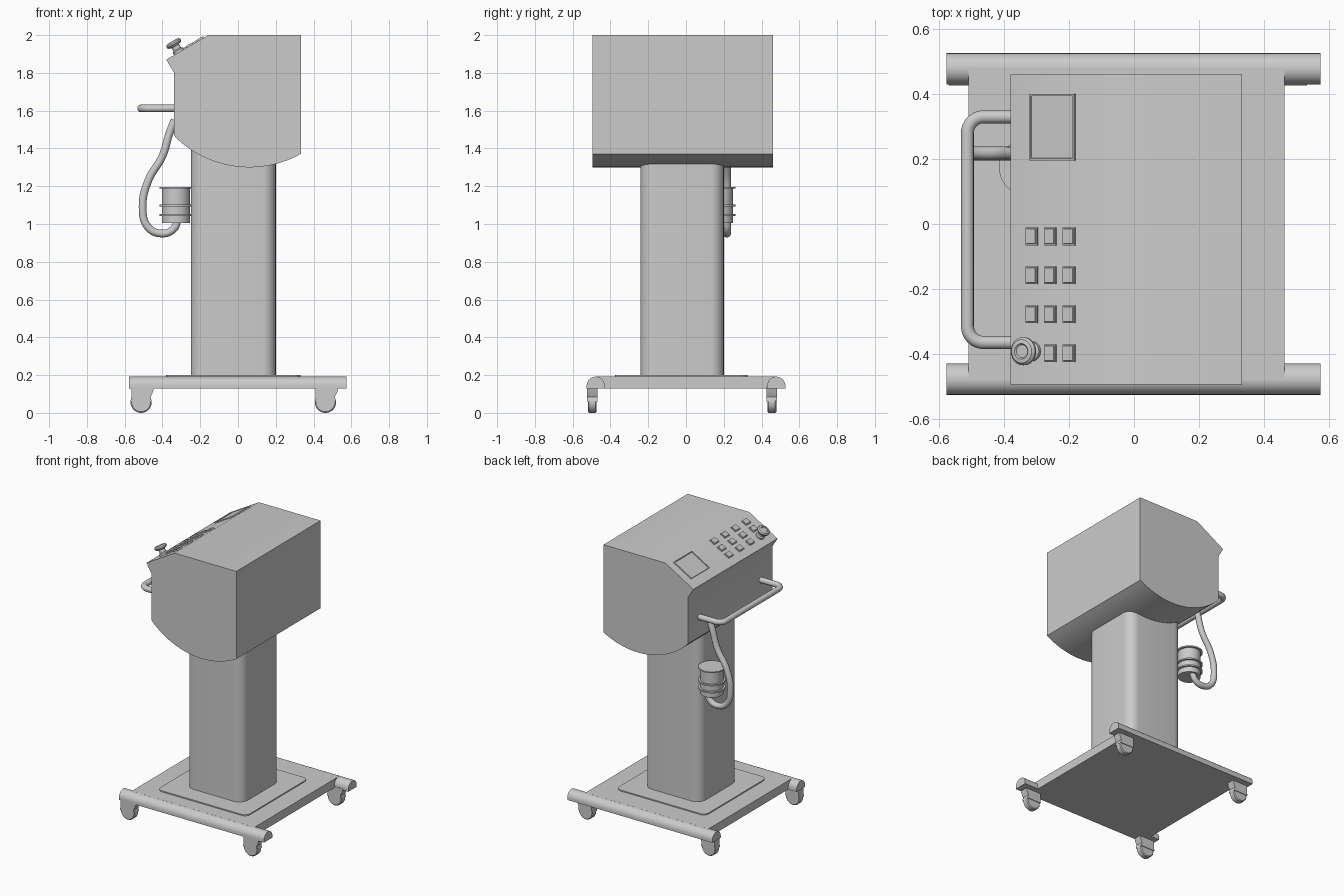
import bpy, bmesh, math
from mathutils import Vector, Matrix

if "Cube" in bpy.data.objects:
    bpy.data.objects.remove(bpy.data.objects["Cube"])


def finish(name, bm, smooth=True):
    bmesh.ops.recalc_face_normals(bm, faces=bm.faces)
    me = bpy.data.meshes.new(name)
    bm.to_mesh(me)
    bm.free()
    ob = bpy.data.objects.new(name, me)
    bpy.context.collection.objects.link(ob)
    if smooth:
        bpy.ops.object.select_all(action='DESELECT')
        ob.select_set(True)
        bpy.context.view_layer.objects.active = ob
        bpy.ops.object.shade_smooth_by_angle(angle=math.radians(32))
    return ob


def prism(name, pts, axis, a, b):
    """Extrude a 2D outline along an axis (0=x, 1=y, 2=z) from a to b."""
    bm = bmesh.new()
    vs = []
    for p in pts:
        c = list(p)
        c.insert(axis, a)
        vs.append(bm.verts.new(c))
    face = bm.faces.new(vs)
    new = bmesh.ops.extrude_face_region(bm, geom=[face])["geom"]
    d = Vector((0, 0, 0))
    d[axis] = b - a
    bmesh.ops.translate(bm, vec=d, verts=[g for g in new if isinstance(g, bmesh.types.BMVert)])
    return finish(name, bm)


def lathe(name, profile, matrix, steps=40):
    """Revolve (radius, height) points around local z."""
    bm = bmesh.new()
    vs = [bm.verts.new((r, 0, z)) for r, z in profile]
    edges = [bm.edges.new(e) for e in zip(vs, vs[1:])]
    bmesh.ops.spin(bm, geom=vs + edges, cent=(0, 0, 0), axis=(0, 0, 1), angle=2 * math.pi, steps=steps)
    bmesh.ops.remove_doubles(bm, verts=bm.verts, dist=1e-5)
    bm.transform(matrix)
    return finish(name, bm)


def arc(cx, cy, r, a0, a1, n):
    return [(cx + r * math.cos(math.radians(a0 + (a1 - a0) * i / n)),
             cy + r * math.sin(math.radians(a0 + (a1 - a0) * i / n))) for i in range(n + 1)]


def rounded_rect(x0, x1, y0, y1, r, n=8):
    return (arc(x1 - r, y1 - r, r, 0, 90, n) + arc(x0 + r, y1 - r, r, 90, 180, n)
            + arc(x0 + r, y0 + r, r, 180, 270, n) + arc(x1 - r, y0 + r, r, 270, 360, n))


def tube(name, pts, radius, smooth_path):
    cu = bpy.data.curves.new(name, 'CURVE')
    cu.dimensions = '3D'
    cu.bevel_depth = radius
    cu.bevel_resolution = 5
    cu.use_fill_caps = True
    if smooth_path:
        sp = cu.splines.new('BEZIER')
        sp.bezier_points.add(len(pts) - 1)
        for bp, p in zip(sp.bezier_points, pts):
            bp.co = p
            bp.handle_left_type = bp.handle_right_type = 'AUTO'
        sp.resolution_u = 8
    else:
        sp = cu.splines.new('POLY')
        sp.points.add(len(pts) - 1)
        for q, p in zip(sp.points, pts):
            q.co = (*p, 1)
    tmp = bpy.data.objects.new(name + "_path", cu)
    bpy.context.collection.objects.link(tmp)
    dg = bpy.context.evaluated_depsgraph_get()
    me = bpy.data.meshes.new_from_object(tmp.evaluated_get(dg))
    bpy.data.objects.remove(tmp)
    bm = bmesh.new()
    bm.from_mesh(me)
    return finish(name, bm)


# Head housing: sloped console on the left, curved underside
a_left = math.degrees(math.atan2(-0.39, -0.398)) % 360
a_right = math.degrees(math.atan2(-0.488, 0.273)) % 360
head = arc(0.06, 1.86, 0.56, a_left, a_right, 24)
head[0], head[-1] = (-0.338, head[0][1]), (0.333, head[-1][1])
head += [(0.333, 2.0), (-0.157, 2.0), (-0.38, 1.87), (-0.338, 1.80)]
prism("head_housing", head, 1, -0.495, 0.46)

# Column and its foot plate
prism("column", rounded_rect(-0.25, 0.2, -0.24, 0.2, 0.07), 2, 0.19, 1.42)
prism("foot_plate", rounded_rect(-0.38, 0.33, -0.375, 0.325, 0.04), 2, 0.18, 0.2)

# Base deck and half-round side rails
prism("base_deck", [(-0.51, -0.475), (0.464, -0.475), (0.464, 0.475), (-0.51, 0.475)], 2, 0.13, 0.192)
for side, y in (("front", -0.478), ("back", 0.478)):
    prism(side + "_rail", arc(y, 0.144, 0.048, 0, 180, 16) + [(y - 0.048, 0.13), (y + 0.048, 0.13)],
          0, -0.577, 0.574)

# Casters: all four face the same way
for x in (-0.513, 0.463):
    for y in (-0.497, 0.455):
        fork = [(-0.052, 0.14), (-0.052, 0.085), (-0.056, 0.06), (0.056, 0.06),
                (0.05, 0.085), (0.062, 0.11), (0.07, 0.14)]
        prism("caster_fork", [(x + u, z) for u, z in fork], 1, y - 0.028, y + 0.028)
        m = Matrix.Translation((x, y, 0.056)) @ Matrix.Rotation(math.pi / 2, 4, 'X')
        lathe("caster_wheel", [(0, -0.023), (0.05, -0.023), (0.056, -0.017), (0.056, 0.017),
                               (0.05, 0.023), (0, 0.023)], m, 32)

# Push handle
handle = ([(-0.32, 0.33)] + arc(-0.463, 0.28, 0.05, 90, 180, 8)
          + arc(-0.463, -0.315, 0.05, 180, 270, 8) + [(-0.32, -0.365)])
tube("push_handle", [(x, y, 1.612) for x, y in handle], 0.02, False)

# Hose from the head down and around to the ribbed holder
hose = [(-0.335, 1.55), (-0.36, 1.49), (-0.40, 1.36), (-0.475, 1.23), (-0.505, 1.09),
        (-0.478, 0.985), (-0.41, 0.95), (-0.345, 0.97), (-0.315, 1.03)]
tube("hose", [(x, 0.217, z) for x, z in hose], 0.021, True)
ribs = [(0, 1.005), (0.075, 1.005)]
for z in (1.047, 1.098):
    ribs += [(0.075, z - 0.005), (0.088, z - 0.005), (0.088, z + 0.005), (0.075, z + 0.005)]
ribs += [(0.075, 1.187), (0.088, 1.187), (0.088, 1.196), (0, 1.196)]
lathe("hose_holder", ribs, Matrix.Translation((-0.328, 0.175, 0)))

# Control panel parts sit on the slope
TILT = math.atan2(0.13, 0.223)


def on_slope(x, y):
    z = 1.87 + (x + 0.38) * math.tan(TILT)
    return Matrix.Translation((x, y, z)) @ Matrix.Rotation(-TILT, 4, 'Y')


def key(name, x, y, w, d, h, rim, step):
    bm = bmesh.new()
    bmesh.ops.create_cube(bm, size=1, matrix=Matrix.Diagonal((w / math.cos(TILT), d, 2 * h, 1)))
    top = max(bm.faces, key=lambda f: f.calc_center_median().z)
    bmesh.ops.inset_region(bm, faces=[top], thickness=rim, depth=0)
    bmesh.ops.inset_region(bm, faces=[top], thickness=0.002, depth=step)
    bm.transform(on_slope(x, y))
    finish(name, bm, False)


key("screen", -0.25, 0.298, 0.14, 0.205, 0.008, 0.008, -0.004)
for i, x in enumerate((-0.313, -0.256, -0.198)):
    for j, y in enumerate((-0.038, -0.158, -0.278, -0.398)):
        if (i, j) != (0, 3):
            key("button", x, y, 0.036, 0.055, 0.007, 0.005, 0.003)

# Mushroom stop knob in the last button place
lathe("stop_knob", [(0, -0.005), (0.03, -0.005), (0.03, 0.012), (0.022, 0.018), (0.022, 0.038), (0.036, 0.042),
                    (0.043, 0.05), (0.043, 0.058), (0.036, 0.066), (0.024, 0.068), (0.02, 0.063), (0, 0.063)],
      on_slope(-0.313, -0.392))
